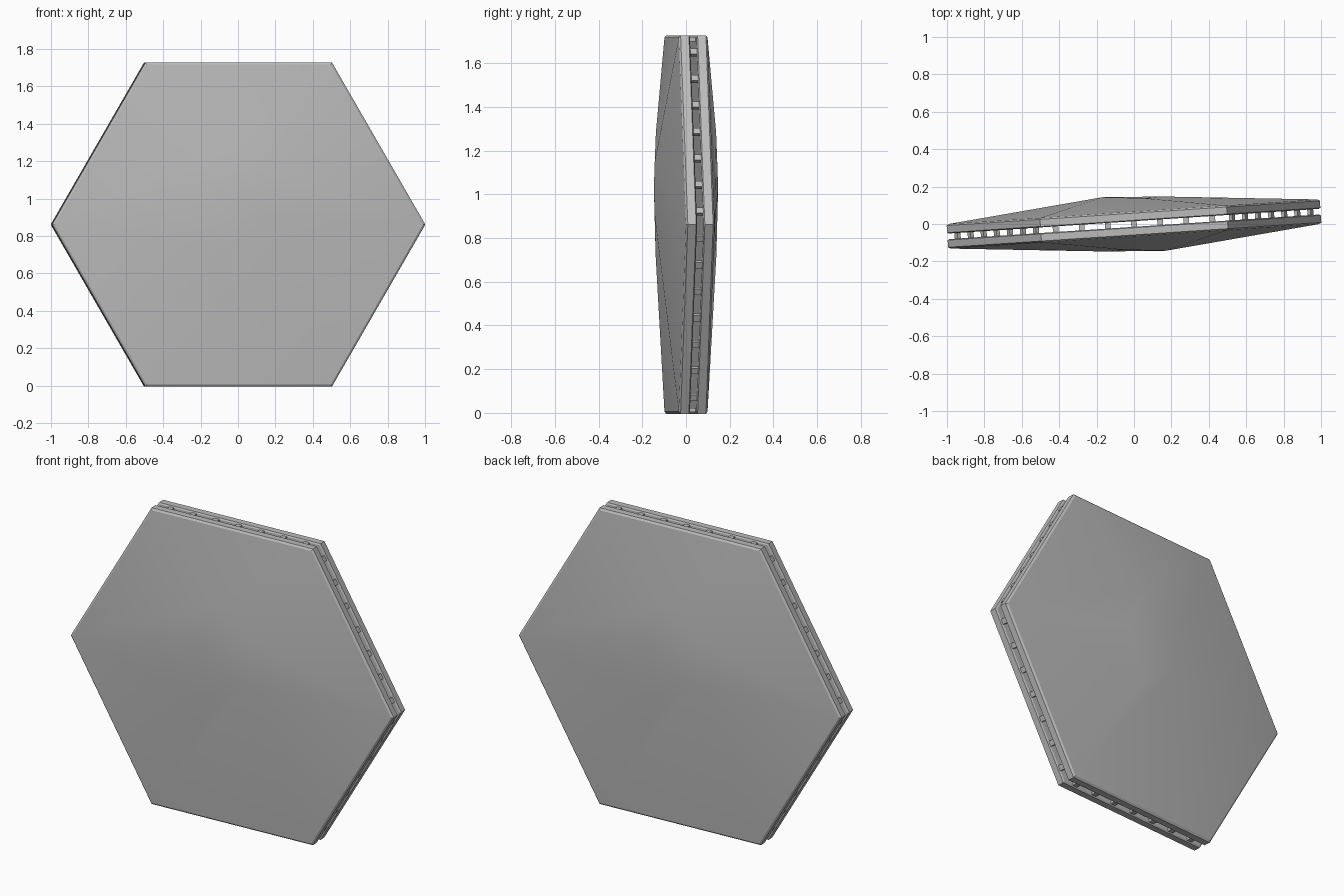
import bpy, bmesh, math
from mathutils import Matrix, Vector

if "Cube" in bpy.data.objects:
    bpy.data.objects.remove(bpy.data.objects["Cube"])

TILT = math.atan(0.0665)
H = math.sqrt(3) / 2
MID = H * 0.995
SPIN = Matrix.Rotation(math.pi, 4, 'Z')
PLACE = Matrix.Translation((0, 0, MID)) @ Matrix.Rotation(TILT, 4, 'Z')


def material(name, value):
    m = bpy.data.materials.new(name)
    m.diffuse_color = (value, value, value, 1)
    m.use_nodes = True
    m.node_tree.nodes["Principled BSDF"].inputs["Base Color"].default_value = m.diffuse_color
    return m


GREY = material("plain_grey", 0.5)


def finish(bm, name):
    bmesh.ops.recalc_face_normals(bm, faces=bm.faces)
    me = bpy.data.meshes.new(name)
    bm.to_mesh(me)
    bm.free()
    ob = bpy.data.objects.new(name, me)
    me.materials.append(GREY)
    bpy.context.collection.objects.link(ob)
    bpy.ops.object.select_all(action='DESELECT')
    bpy.context.view_layer.objects.active = ob
    ob.select_set(True)
    bpy.ops.object.shade_smooth_by_angle(angle=math.radians(25))
    return ob


def hexagon(r, y):
    return [Vector((r * math.cos(i * math.pi / 3), y, r * math.sin(i * math.pi / 3)))
            for i in range(6)]


# Shallow faceted crown of the front shell: x, y, z
CROWN = [(0.17, -0.143, 1.15), (0.17, -0.143, 0.90), (-0.15, -0.147, 1.03),
         (-0.42, -0.140, 0.95), (-0.05, -0.139, 0.72), (-0.05, -0.138, 1.28)]

# Front and back shells: rim with chamfered edges, hulled with the crown
for name, turn in (("front_shell", Matrix.Identity(4)), ("back_shell", SPIN)):
    bm = bmesh.new()
    for r, y in ((0.99, -0.015), (1.0, -0.020), (1.0, -0.058), (0.988, -0.066)):
        for p in hexagon(r, y):
            bm.verts.new(turn @ (PLACE @ p))
    for p in CROWN:
        bm.verts.new(turn @ Vector(p))
    res = bmesh.ops.convex_hull(bm, input=bm.verts)
    bmesh.ops.delete(bm, geom=list({g for g in res["geom_interior"]
                                    if isinstance(g, bmesh.types.BMVert)}), context='VERTS')
    bmesh.ops.dissolve_limit(bm, angle_limit=0.005, verts=bm.verts, edges=bm.edges)
    finish(bm, name)

# Small spacer posts joining the shells along each of the six sides
bm = bmesh.new()
corners = hexagon(0.98, 0)
for i in range(6):
    a, b = corners[i], corners[(i + 1) % 6]
    for k in range(7):
        pos = a.lerp(b, (k + 0.5) / 7)
        turn = Matrix.Rotation(-math.radians(60 * i + 120), 4, 'Y')
        bmesh.ops.create_cube(bm, size=1, matrix=PLACE @ Matrix.Translation(pos) @ turn
                              @ Matrix.Diagonal((0.03, 0.034, 0.02, 1)))
finish(bm, "spacer_posts")
